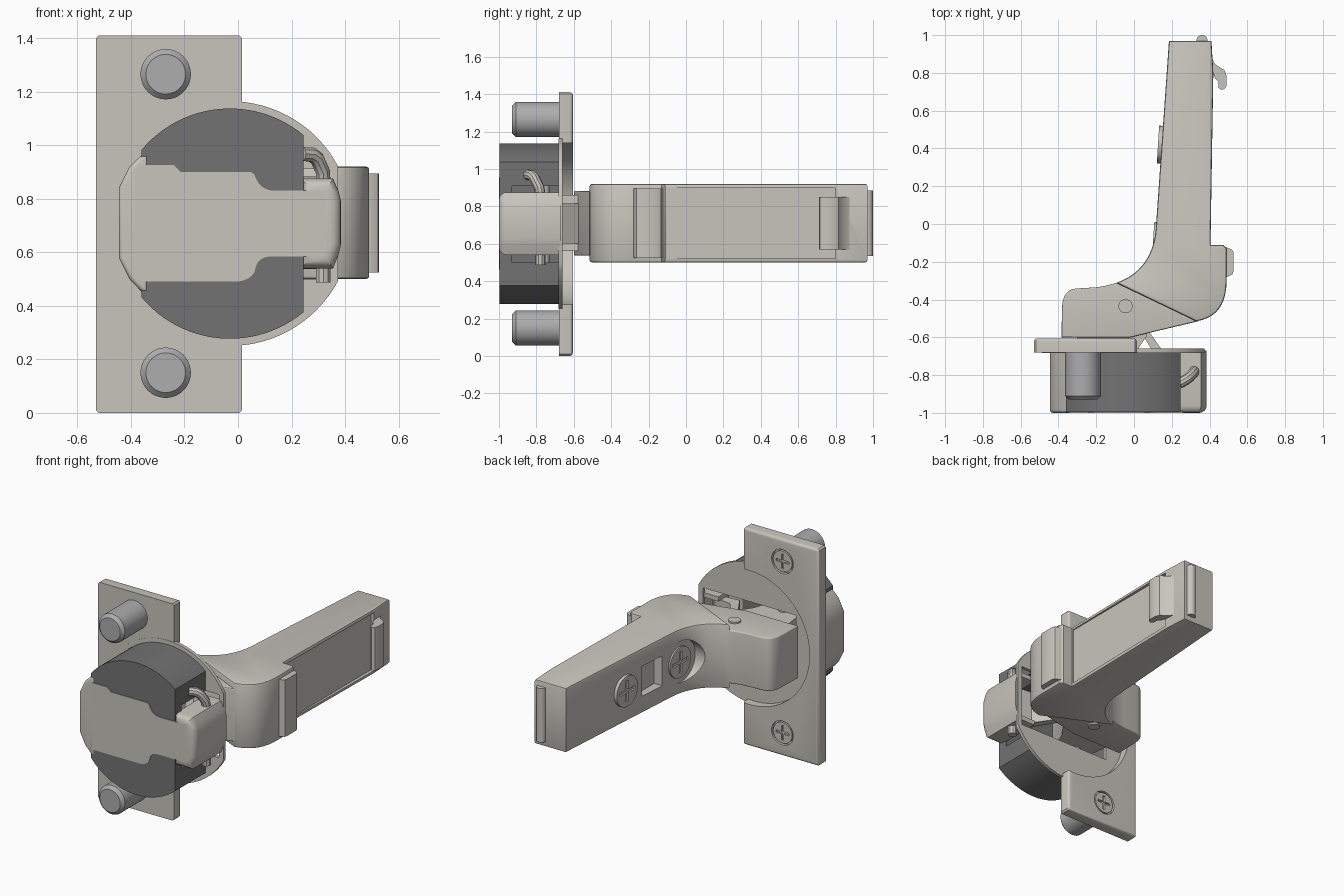
import bpy, bmesh
from math import pi, cos, sin, radians, sqrt, asin
from mathutils import Vector

if "Cube" in bpy.data.objects:
    bpy.data.objects.remove(bpy.data.objects["Cube"])

ZC = 0.707  # mirror height of the hinge


def material(name, col):
    m = bpy.data.materials.new(name)
    m.diffuse_color = (*col, 1)
    m.use_nodes = True
    m.node_tree.nodes["Principled BSDF"].inputs["Base Color"].default_value = m.diffuse_color
    return m


NICKEL = material("nickel", (0.58, 0.56, 0.51))
DARK = material("dark_plastic", (0.17, 0.17, 0.17))
STEEL = material("dowel_grey", (0.42, 0.42, 0.43))


def new_obj(name, bm, mat):
    bmesh.ops.recalc_face_normals(bm, faces=bm.faces)
    me = bpy.data.meshes.new(name)
    bm.to_mesh(me)
    bm.free()
    me.materials.append(mat)
    ob = bpy.data.objects.new(name, me)
    bpy.context.collection.objects.link(ob)
    return ob


def prism(name, pts, axis, lo, hi, mat=NICKEL, bevel=0.0, ends=(), seg=4):
    """Extrude a 2D outline along y (points are x,z) or z (points are x,y)."""
    bm = bmesh.new()
    k = 1 if axis == 'y' else 2
    def at(p, h):
        return (p[0], h, p[1]) if axis == 'y' else (p[0], p[1], h)
    vs = [bm.verts.new(at(p, lo)) for p in pts]
    face = bm.faces.new(vs)
    new = bmesh.ops.extrude_face_region(bm, geom=[face])['geom']
    d = Vector((0, 0, 0))
    d[k] = hi - lo
    bmesh.ops.translate(bm, vec=d, verts=[g for g in new if isinstance(g, bmesh.types.BMVert)])
    bmesh.ops.recalc_face_normals(bm, faces=bm.faces)
    if bevel:
        es = [e for e in bm.edges if any(all(abs(v.co[k] - h) < 1e-5 for v in e.verts) for h in ends)]
        bmesh.ops.bevel(bm, geom=es, offset=bevel, segments=seg, profile=0.5, affect='EDGES', clamp_overlap=True)
    return new_obj(name, bm, mat)


def cyl(name, loc, r, depth, rot=(0, 0, 0), mat=NICKEL, r2=None, n=40):
    bm = bmesh.new()
    bmesh.ops.create_cone(bm, cap_ends=True, segments=n, radius1=r, radius2=r if r2 is None else r2, depth=depth)
    ob = new_obj(name, bm, mat)
    ob.location, ob.rotation_euler = loc, rot
    return ob


def box(name, lo, hi, mat=NICKEL):
    pts = [(lo[0], lo[1]), (hi[0], lo[1]), (hi[0], hi[1]), (lo[0], hi[1])]
    return prism(name, pts, 'z', lo[2], hi[2], mat)


def cut(targets, cutter):
    bpy.context.view_layer.update()
    for t in targets:
        m = t.modifiers.new("cut", 'BOOLEAN')
        m.operation, m.solver, m.object = 'DIFFERENCE', 'EXACT', cutter
        bpy.context.view_layer.objects.active = t
        bpy.ops.object.modifier_apply(modifier=m.name)
    bpy.data.objects.remove(cutter)


def bez(a, b, c, t0=0.0, t1=1.0, n=10):
    out = []
    for i in range(n + 1):
        t = t0 + (t1 - t0) * i / n
        out.append(tuple((1 - t) ** 2 * a[j] + 2 * t * (1 - t) * b[j] + t * t * c[j] for j in (0, 1)))
    return out


def arc(cx, cz, r, a0, a1, n=24):
    return [(cx + r * cos(a0 + (a1 - a0) * i / n), cz + r * sin(a0 + (a1 - a0) * i / n)) for i in range(n + 1)]


def screw(name, loc, r, rot):
    head = cyl(name, loc, r, 0.03, rot)
    bpy.context.view_layer.update()
    for w, h in ((0.7, 0.11), (0.11, 0.7)):
        slot = box("slot", (-r * w, -r * h, 0.003), (r * w, r * h, 0.04))
        slot.matrix_world = head.matrix_world.copy()
        cut([head], slot)


# mounting plate with circular recess, and thin cup flange trimmed flat on the right
BACK, LEFT = (-pi / 2, 0, 0), (0, -pi / 2, -0.063)
plate = prism("mounting_plate", [(-0.53, 0.01), (-0.52, 0), (0.005, 0), (0.015, 0.01),
              (0.015, 1.4), (0.005, 1.41), (-0.52, 1.41), (-0.53, 1.4)],
              'y', -0.68, -0.605, bevel=0.03, ends=(-0.605,))
cut([plate], cyl("cutter", (-0.03, -0.6, ZC), 0.435, 0.3, BACK, n=96))
a = 0.49
flange = prism("cup_flange", arc(-0.03, ZC, 0.457, a, 2 * pi - a, 72), 'y', -0.682, -0.66)

# dark cup body, cylinder cut flat on both sides
R = 0.43
xr, xl = 0.275, 0.33
zr, zl = asin(sqrt(R * R - xr * xr) / R), asin(sqrt(R * R - xl * xl) / R)
cup = prism("cup_body", arc(-0.03, ZC, R, zr, pi - zl) + arc(-0.03, ZC, R, pi + zl, 2 * pi - zr),
            'y', -0.996, -0.675, DARK)
cut([cup, flange], box("cutter", (-0.33, -0.93, 0.5), (0.34, -0.5, 0.91)))

# metal strap across the cup front
prism("front_strap", [(-0.385, 0.5), (-0.35, 0.49)] + bez((0.0, 0.49), (0.06, 0.5), (0.065, 0.54), n=5)
      + bez((0.068, 0.55), (0.08, 0.585), (0.13, 0.585), n=5) + [(0.33, 0.585), (0.33, 0.83)]
      + bez((0.13, 0.83), (0.085, 0.835), (0.07, 0.87), n=5) + bez((0.065, 0.88), (0.06, 0.9), (0.04, 0.9), n=4)
      + [(-0.215, 0.9), (-0.24, 0.925), (-0.35, 0.925), (-0.385, 0.91)], 'y', -1.0, -0.94)
prism("cup_left_end", [(-0.445, 0.58), (-0.405, 0.5), (-0.36, 0.452), (-0.335, 0.45), (-0.335, 0.965),
      (-0.36, 0.963), (-0.405, 0.92), (-0.445, 0.84)], 'y', -1.0, -0.675, bevel=0.055, ends=(-1.0,), seg=5)
end = prism("cup_right_end", [(0.235, 0.54), (0.355, 0.54), (0.375, 0.59), (0.385, 0.63), (0.385, 0.79),
            (0.375, 0.83), (0.355, 0.875), (0.235, 0.875)], 'y', -1.0, -0.67, bevel=0.04, ends=(-1.0,))
cut([end], box("cutter", (0.2, -0.93, 0.57), (0.345, -0.5, 0.845)))

# dowels, plate screws
for i, z in enumerate((0.15, 1.265)):
    prism(f"dowel_{i}", arc(-0.27, z, 0.094, 0, 2 * pi * 47 / 48, 47), 'y', -0.93, -0.67, STEEL, 0.02, (-0.93,), 1)
    cut([plate], cyl("cutter", (-0.27, -0.6, z), 0.078, 0.05, BACK))
    screw(f"plate_screw_{i}", (-0.27, -0.622, z), 0.068, BACK)

# bent wire pin
cu = bpy.data.curves.new("wire_pin", 'CURVE')
cu.dimensions, cu.bevel_depth, cu.bevel_resolution, cu.use_fill_caps = '3D', 0.028, 3, True
sp = cu.splines.new('POLY')
path = [(0.24, -0.845, 0.967), (0.275, -0.825, 0.965), (0.295, -0.81, 0.95), (0.317, -0.785, 0.9),
        (0.318, -0.78, 0.87), (0.318, -0.78, 0.487)]
sp.points.add(len(path) - 1)
for p, c in zip(sp.points, path):
    p.co = (*c, 1)
wire = bpy.data.objects.new("wire_pin", cu)
bpy.context.collection.objects.link(wire)
bpy.context.view_layer.objects.active = wire
wire.select_set(True)
bpy.ops.object.convert(target='MESH')
bpy.context.object.data.materials.append(NICKEL)

# knuckle of the arm and wider arm body
inner = ((-0.2, -0.335), (0.09, -0.30), (0.115, -0.03))
prism("arm_knuckle", [(-0.385, -0.6)] + bez((-0.38, -0.43), (-0.375, -0.35), (-0.31, -0.342), n=6)
      + bez(*inner, 0, 0.25, 5) + [(0.15, -0.38), (0.33, -0.505), (0.34, -0.515), (-0.02, -0.6)],
      'z', 0.537, 0.882, bevel=0.022, ends=(0.537, 0.882))
arm = prism("arm", bez(*inner, 0.2, 1, 14) + [(0.185, 0.97), (0.41, 0.97), (0.42, 0.8), (0.405, -0.11), (0.47, -0.11)]
            + [(0.49, -0.13)] + bez((0.49, -0.3), (0.49, -0.49), (0.33, -0.515)),
            'z', 0.5, 0.92, bevel=0.012, ends=(0.5, 0.92), seg=2)
cut([arm], cyl("cutter", (0.011, -0.1, ZC), 0.135, 0.2, LEFT))
cut([arm], box("cutter", (0.05, 0.07, 0.61), (0.18, 0.26, 0.805)))
cut([arm], box("cutter", (0.398, -0.1, 0.522), (0.6, 0.8, 0.898)))
screw("arm_screw_front", (0.116, -0.09, ZC), 0.1, LEFT)
screw("arm_screw_rear", (0.142, 0.42, ZC), 0.1, LEFT)

# clip block, release hook and end bar
prism("clip_block", [(0.42, -0.28), (0.495, -0.28), (0.522, -0.265), (0.527, -0.25), (0.527, -0.15),
      (0.518, -0.135), (0.48, -0.12), (0.42, -0.115)], 'z', 0.525, 0.895)
prism("release_hook", [(0.39, 0.87), (0.413, 0.88), (0.43, 0.845), (0.478, 0.815), (0.49, 0.785), (0.49, 0.735),
      (0.482, 0.717), (0.465, 0.71), (0.448, 0.72), (0.446, 0.755), (0.43, 0.77), (0.415, 0.81), (0.39, 0.82)],
      'z', 0.57, 0.85)
cyl("end_bar", (0.36, 0.97, 0.71), 0.03, 0.35, n=24)

# pivot pin and links into the cup
cyl("pivot_pin", (-0.045, -0.435, 0.7095), 0.037, 0.365)
prism("main_link", [(-0.31, -0.55), (0.07, -0.57), (0.07, -0.59), (0.0, -0.69), (-0.06, -0.85), (-0.27, -0.85)],
      'z', 0.56, 0.86)
prism("thin_link", [(0.03, -0.56), (0.08, -0.57), (0.2, -0.74), (0.31, -0.75), (0.32, -0.8), (0.18, -0.81)],
      'z', 0.6, 0.815)
cyl("cup_pivot", (-0.17, -0.76, 0.705), 0.03, 0.42)

# smooth shading with sharp edges
for o in bpy.context.scene.objects:
    o.select_set(o.type == 'MESH')
bpy.context.view_layer.objects.active = plate
bpy.ops.object.shade_smooth_by_angle(angle=radians(35))
